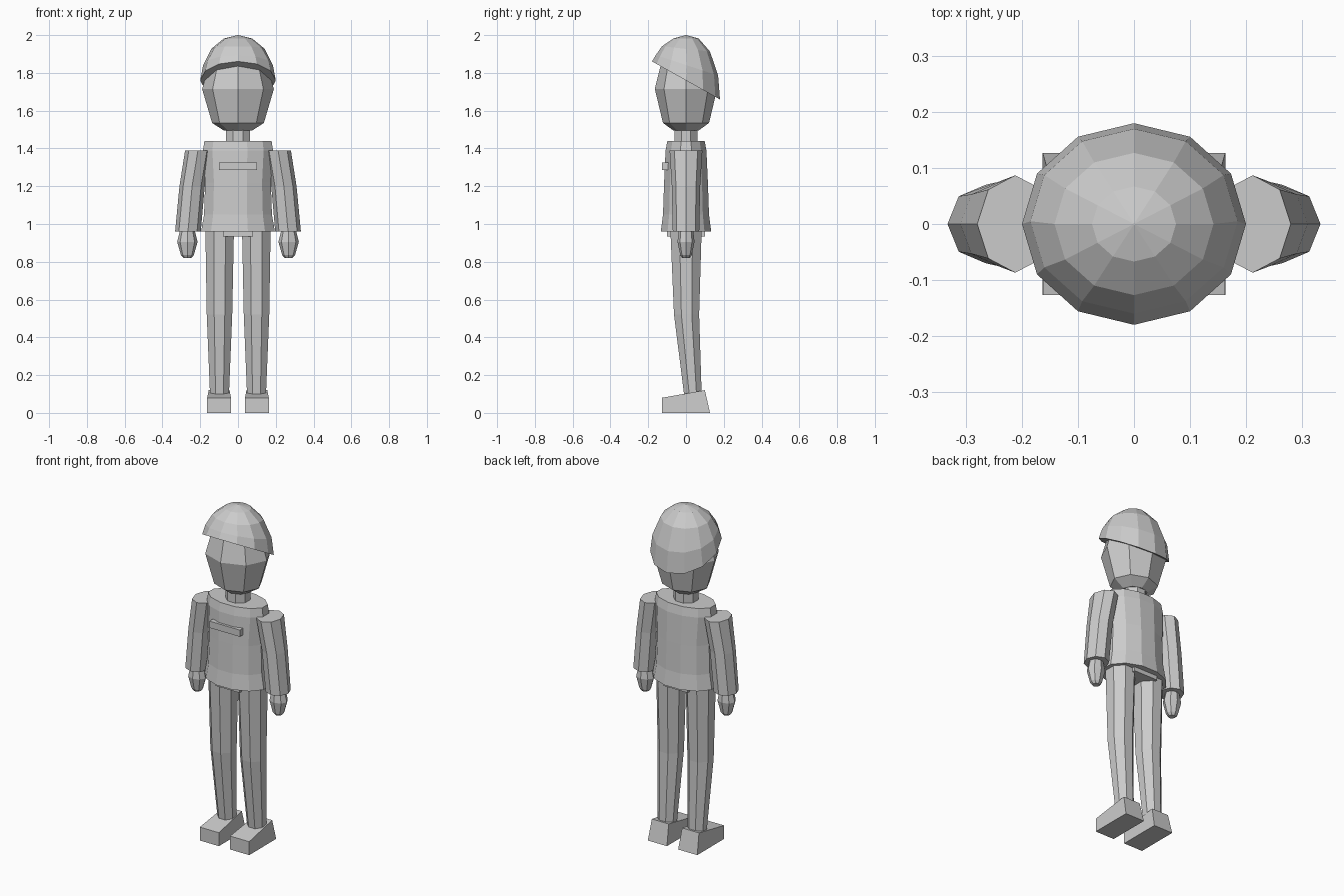
import bpy, bmesh, math

if "Cube" in bpy.data.objects:
    bpy.data.objects.remove(bpy.data.objects["Cube"], do_unlink=True)

GREY = (0.6, 0.6, 0.6, 1)
mat = bpy.data.materials.new("light grey")
mat.use_nodes = True
mat.diffuse_color = GREY
mat.node_tree.nodes["Principled BSDF"].inputs["Base Color"].default_value = GREY


def finish(name, bm):
    bmesh.ops.recalc_face_normals(bm, faces=bm.faces)
    mesh = bpy.data.meshes.new(name)
    bm.to_mesh(mesh)
    bm.free()
    mesh.materials.append(mat)
    obj = bpy.data.objects.new(name, mesh)
    bpy.context.collection.objects.link(obj)
    return obj


def loft(name, sides, rings, turn=0.0, side=1):
    """Capped tube; each ring is (x, y, z, x radius, y radius, slope of z along y)."""
    bm = bmesh.new()
    loops = []
    for x, y, z, rx, ry, *slope in rings:
        loop = []
        for i in range(sides):
            a = math.tau * (i + turn) / sides
            dy = ry * math.sin(a)
            dz = dy * slope[0] if slope else 0
            loop.append(bm.verts.new((side * (x + rx * math.cos(a)), y + dy, z + dz)))
        loops.append(loop)
    for low, high in zip(loops, loops[1:]):
        for i in range(sides):
            j = (i + 1) % sides
            bm.faces.new((low[i], low[j], high[j], high[i]))
    bm.faces.new(loops[0])
    bm.faces.new(loops[-1])
    return finish(name, bm)


def prism(name, profile, x0, x1):
    """Side profile of (y, z) points extruded across x."""
    bm = bmesh.new()
    face = bm.faces.new([bm.verts.new((x0, y, z)) for y, z in profile])
    new = bmesh.ops.extrude_face_region(bm, geom=[face])["geom"]
    bmesh.ops.translate(bm, vec=(x1 - x0, 0, 0),
                        verts=[v for v in new if isinstance(v, bmesh.types.BMVert)])
    return finish(name, bm)


# Cap: faceted dome with a sloping rim, lower at the back
loft("cap", 12, [
    (0, 0, 1.76, 0.2, 0.18, -0.56),
    (0, 0.005, 1.84, 0.185, 0.165, -0.33),
    (0, 0, 1.927, 0.142, 0.127, -0.11),
    (0, 0, 1.982, 0.075, 0.067),
    (0, 0, 2.0, 0.002, 0.002)])

# Head and neck
loft("head", 8, [
    (0, 0, 1.495, 0.075, 0.067),
    (0, 0, 1.535, 0.137, 0.122),
    (0, 0, 1.715, 0.19, 0.165),
    (0, 0, 1.85, 0.15, 0.132)])
loft("neck", 8, [(0, 0, 1.42, 0.07, 0.065), (0, 0, 1.51, 0.07, 0.065)], turn=0.5)

# Jacket with a flared hem
loft("jacket", 12, [
    (0, 0, 0.96, 0.202, 0.138),
    (0, 0, 1.05, 0.186, 0.126),
    (0, 0, 1.22, 0.18, 0.12),
    (0, 0, 1.39, 0.192, 0.112),
    (0, 0, 1.44, 0.184, 0.102)], turn=0.5)
prism("chest_bar", [(-0.126, 1.285), (-0.126, 1.325), (-0.09, 1.325), (-0.09, 1.285)], -0.1, 0.1)

# Hips below the hem
prism("hips", [(-0.1, 0.935), (-0.1, 1.0), (0.1, 1.0), (0.1, 0.935)], -0.08, 0.08)

# Limbs, mirrored left and right
for label, s in (("left", 1), ("right", -1)):
    loft(label + "_arm", 8, [
        (0.265, 0, 0.96, 0.068, 0.07),
        (0.243, 0, 1.2, 0.067, 0.075),
        (0.212, 0, 1.39, 0.068, 0.087)], side=s)
    loft(label + "_hand", 8, [
        (0.268, 0, 0.82, 0.02, 0.02),
        (0.268, 0, 0.835, 0.034, 0.03),
        (0.268, 0, 0.905, 0.054, 0.045),
        (0.268, 0, 0.97, 0.038, 0.038)], side=s)
    loft(label + "_leg", 8, [
        (0.098, 0.037, 0.09, 0.054, 0.05),
        (0.098, 0.003, 0.52, 0.073, 0.072),
        (0.097, 0, 0.98, 0.082, 0.09)], turn=0.5, side=s)
    shoe = prism(label + "_shoe", [(-0.127, 0), (-0.127, 0.08), (0.1, 0.12), (0.127, 0)],
                 s * 0.1 - 0.063, s * 0.1 + 0.063)
    # Narrow the heel top slightly
    for v in shoe.data.vertices:
        if v.co.z > 0.1:
            v.co.x = s * 0.1 + (v.co.x - s * 0.1) * 0.88
